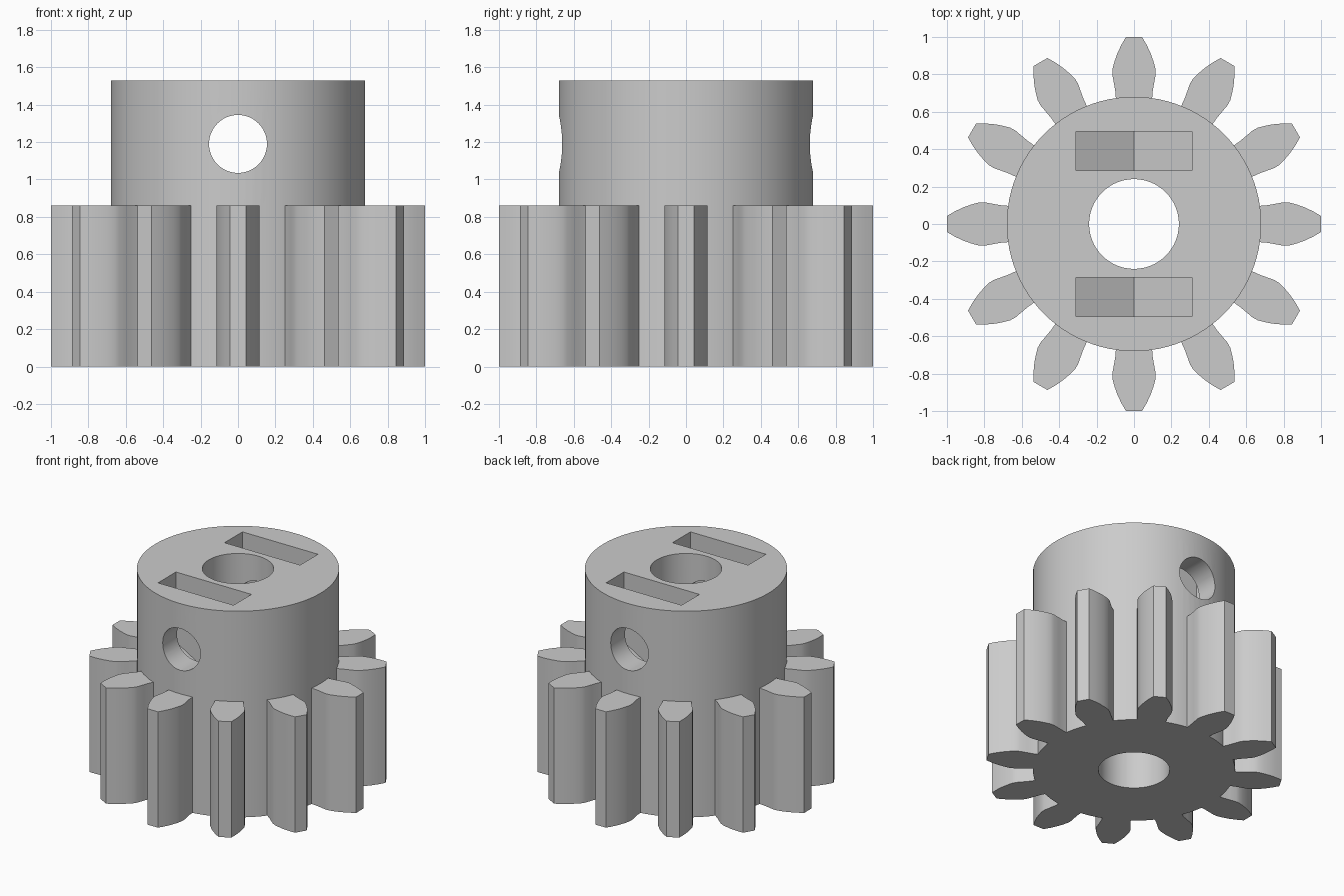
import bpy, bmesh, math
from mathutils import Matrix, Vector

cube = bpy.data.objects.get("Cube")
if cube:
    bpy.data.objects.remove(cube, do_unlink=True)

TEETH, TOOTH_TOP, HUB_TOP = 12, 0.86, 1.53
HUB_R, BORE_R, SCREW_R, SCREW_Z = 0.68, 0.24, 0.155, 1.19

grey = bpy.data.materials.new("plain grey")
grey.use_nodes = True
grey.diffuse_color = (0.6, 0.6, 0.6, 1)
grey.node_tree.nodes["Principled BSDF"].inputs["Base Color"].default_value = (0.6, 0.6, 0.6, 1)


def add_prism(bm, points, depth):
    """Extrude a closed loop of 3D points along the depth vector."""
    face = bm.faces.new([bm.verts.new(p) for p in points])
    result = bmesh.ops.extrude_face_region(bm, geom=[face], use_keep_orig=True)
    verts = [g for g in result["geom"] if isinstance(g, bmesh.types.BMVert)]
    bmesh.ops.translate(bm, verts=verts, vec=depth)


def make_object(name, bm):
    bmesh.ops.recalc_face_normals(bm, faces=bm.faces)
    mesh = bpy.data.meshes.new(name)
    bm.to_mesh(mesh)
    bm.free()
    obj = bpy.data.objects.new(name, mesh)
    bpy.context.collection.objects.link(obj)
    mesh.materials.append(grey)
    return obj


def prism(name, points, depth):
    bm = bmesh.new()
    add_prism(bm, points, Vector(depth))
    return make_object(name, bm)


def circle(radius, count):
    angles = [math.tau * i / count for i in range(count)]
    return [(radius * math.cos(a), radius * math.sin(a)) for a in angles]


def activate(obj):
    bpy.ops.object.select_all(action="DESELECT")
    obj.select_set(True)
    bpy.context.view_layer.objects.active = obj


def cut(target, cutter):
    cutter.hide_render = True
    mod = target.modifiers.new("cut", "BOOLEAN")
    mod.operation, mod.solver, mod.object = "DIFFERENCE", "EXACT", cutter
    activate(target)
    bpy.ops.object.modifier_apply(modifier=mod.name)
    bpy.data.objects.remove(cutter, do_unlink=True)


# Hub: full-height cylinder that also forms the root of the gear
hub = prism("hub", [(x, y, 0) for x, y in circle(HUB_R, 96)], (0, 0, HUB_TOP))

# Shaft bore
cut(hub, prism("bore_cutter", [(x, y, -0.1) for x, y in circle(BORE_R, 64)], (0, 0, 2)))

# Nut pockets, open at the top with a pointed hexagonal floor
half = 0.31
corner = half / math.sqrt(3)
pocket = [(-half, 1.7), (-half, SCREW_Z - corner), (0, SCREW_Z - 2 * corner),
          (half, SCREW_Z - corner), (half, 1.7)]
for y in (-0.495, 0.285):
    cut(hub, prism("pocket_cutter", [(x, y, z) for x, z in pocket], (0, 0.21, 0)))

# Screw hole straight through from front to back
cut(hub, prism("screw_cutter", [(x, -1, SCREW_Z + z) for x, z in circle(SCREW_R, 48)], (0, 2, 0)))

# Teeth: half profile as (radius, half width), mirrored and repeated around
side = [(0.672, 0.097), (0.71, 0.1), (0.75, 0.107), (0.8, 0.116), (0.83, 0.115),
        (0.87, 0.104), (0.91, 0.09), (0.955, 0.069), (1.0, 0.043)]
outline = side + [(r, -w) for r, w in reversed(side)]
bm = bmesh.new()
for i in range(TEETH):
    turn = Matrix.Rotation(math.tau * i / TEETH, 3, "Z")
    add_prism(bm, [turn @ Vector((r, w, 0)) for r, w in outline], Vector((0, 0, TOOTH_TOP)))
teeth = make_object("gear_teeth", bm)

for obj in (hub, teeth):
    activate(obj)
    bpy.ops.object.shade_smooth_by_angle(angle=math.radians(25))
